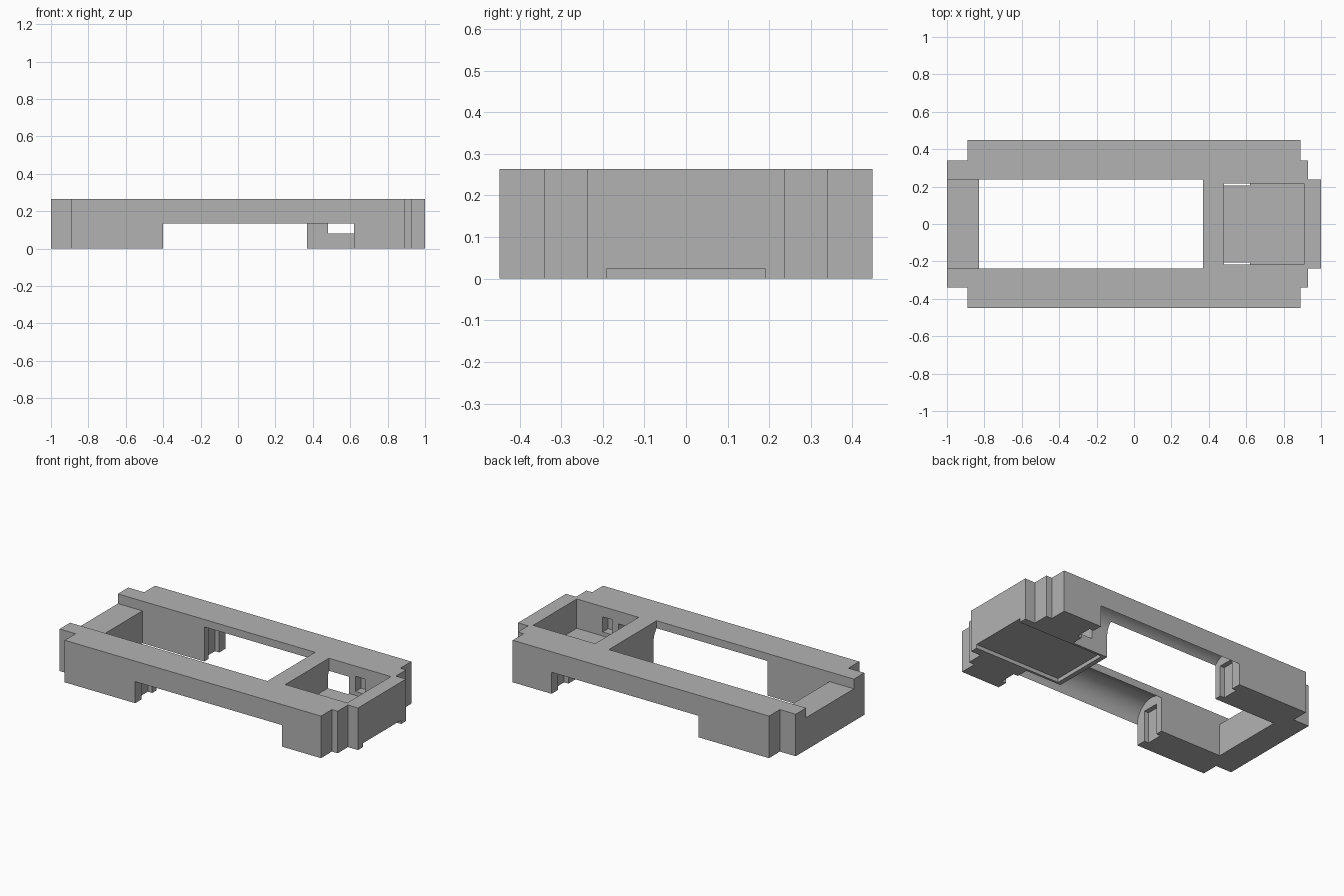
import bpy, bmesh, math

if "Cube" in bpy.data.objects:
    bpy.data.objects.remove(bpy.data.objects["Cube"])

grey = bpy.data.materials.new("plain grey")
grey.diffuse_color = (0.45, 0.45, 0.45, 1)
grey.use_nodes = True
grey.node_tree.nodes["Principled BSDF"].inputs["Base Color"].default_value = grey.diffuse_color


def prism(name, points, lo, hi, axis="z"):
    """Extrude a closed profile along z (x, y points) or along x (y, z points)."""
    bm = bmesh.new()
    place = (lambda p, t: (p[0], p[1], t)) if axis == "z" else (lambda p, t: (t, p[0], p[1]))
    face = bm.faces.new([bm.verts.new(place(p, lo)) for p in points])
    moved = bmesh.ops.extrude_face_region(bm, geom=[face])["geom"]
    shift = (0, 0, hi - lo) if axis == "z" else (hi - lo, 0, 0)
    bmesh.ops.translate(bm, vec=shift, verts=[v for v in moved if isinstance(v, bmesh.types.BMVert)])
    bmesh.ops.recalc_face_normals(bm, faces=bm.faces)
    mesh = bpy.data.meshes.new(name)
    bm.to_mesh(mesh)
    bm.free()
    obj = bpy.data.objects.new(name, mesh)
    bpy.context.collection.objects.link(obj)
    mesh.materials.append(grey)
    return obj


def box(name, x0, x1, y0, y1, z0, z1):
    return prism(name, [(x0, y0), (x1, y0), (x1, y1), (x0, y1)], z0, z1)


def cut(target, cutter):
    mod = target.modifiers.new("cut", "BOOLEAN")
    mod.operation, mod.solver, mod.object = "DIFFERENCE", "EXACT", cutter
    bpy.context.view_layer.objects.active = target
    bpy.ops.object.modifier_apply(modifier=mod.name)
    bpy.data.objects.remove(cutter)


# Chassis block with stepped corners
half = [(-1, 0.34), (-0.89, 0.34), (-0.89, 0.448), (0.89, 0.448),
        (0.89, 0.34), (0.93, 0.34), (0.93, 0.238), (1, 0.238)]
chassis = prism("chassis_frame", half + [(x, -y) for x, y in reversed(half)], 0, 0.264)

# Main opening, lowered end bar, end pocket and shallow underside recess
cut(chassis, box("main_opening", -0.83, 0.37, -0.237, 0.237, -0.1, 0.4))
cut(chassis, box("end_bar_step", -1.1, -0.80, -0.237, 0.237, 0.203, 0.4))
cut(chassis, box("end_pocket", 0.48, 0.91, -0.216, 0.216, 0.08, 0.4))
cut(chassis, box("underside_recess", 0.40, 1.1, -0.19, 0.19, -0.1, 0.024))

# Arched side tunnels, end slots and small pocket recesses on both sides
R, CY, CZ = 0.1215, 0.3265, 0.135
arch = [(CY - R * math.cos(math.pi * i / 32), CZ + R * math.sin(math.pi * i / 32)) for i in range(33)]
profile = [(0.205, -0.1)] + arch + [(0.6, CZ), (0.6, -0.1)]
for s in (-1, 1):
    cut(chassis, prism("side_tunnel", [(s * y, z) for y, z in profile], -0.4, 0.62, "x"))
    for x0, x1 in ((-0.43, -0.38), (0.60, 0.65)):
        cut(chassis, box("end_slot", x0, x1, *sorted((s * 0.28, s * 0.385)), -0.1, 0.195))
    cut(chassis, box("pocket_recess", 0.665, 0.73, *sorted((s * 0.2, s * 0.27)), 0.105, 0.2))

bpy.ops.object.select_all(action="DESELECT")
chassis.select_set(True)
bpy.context.view_layer.objects.active = chassis
bpy.ops.object.shade_smooth_by_angle(angle=math.radians(30))
